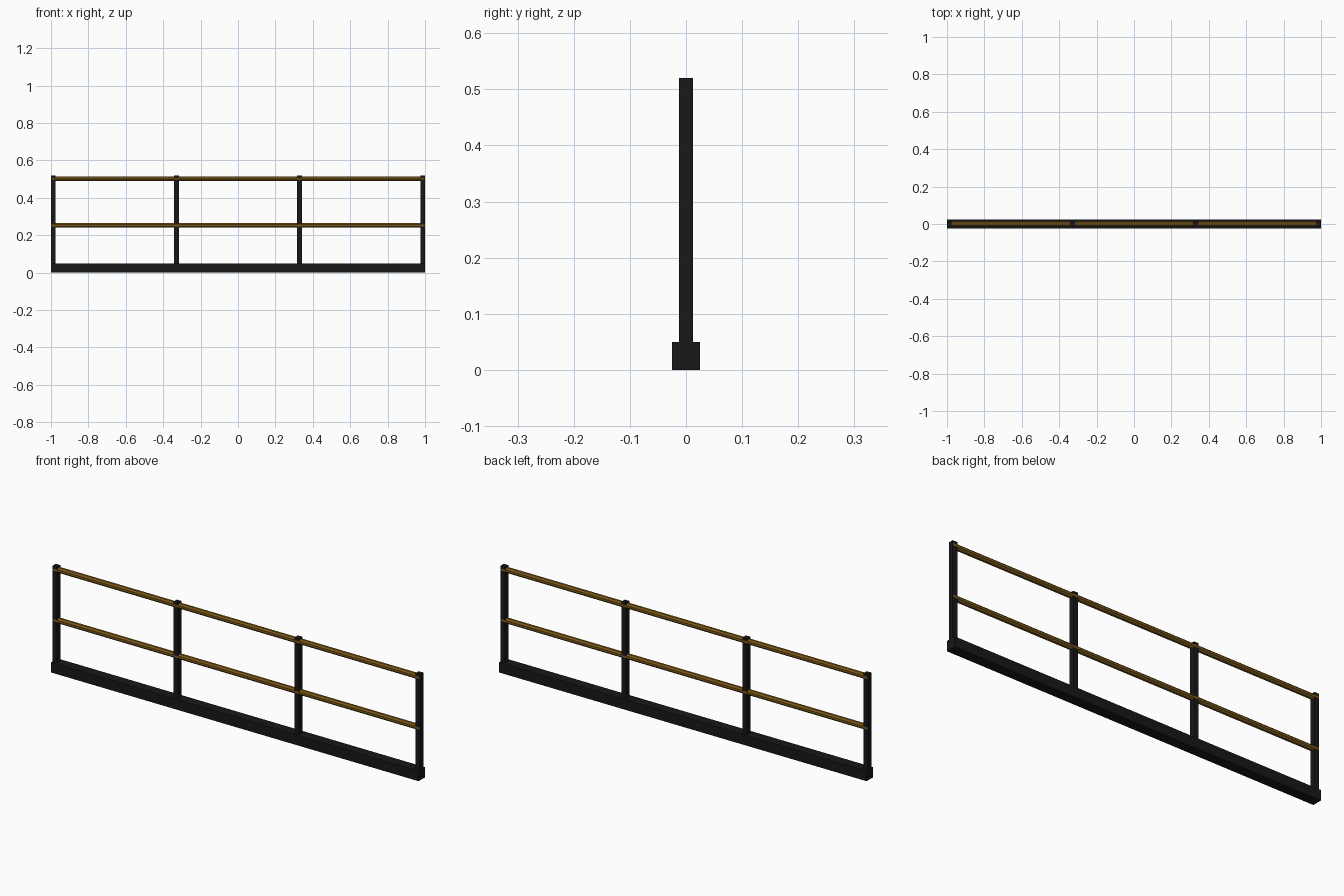
import bpy
import math

if "Cube" in bpy.data.objects:
    bpy.data.objects.remove(bpy.data.objects["Cube"])


def material(name, rgb):
    m = bpy.data.materials.new(name)
    m.diffuse_color = (*rgb, 1)
    m.use_nodes = True
    m.node_tree.nodes["Principled BSDF"].inputs["Base Color"].default_value = m.diffuse_color
    return m


BLACK = material("black_metal", (0.009, 0.009, 0.01))
BRASS = material("brass", (0.2, 0.1, 0.01))


def box(name, size, centre):
    bpy.ops.mesh.primitive_cube_add(size=1, location=centre)
    ob = bpy.context.object
    ob.name = name
    ob.scale = size
    bpy.ops.object.transform_apply(location=False, rotation=False, scale=True)
    ob.data.materials.append(BLACK)


def rail(name, z, sides=8, apothem=0.0126):
    # Octagonal bar along x, turned so flat faces point front and up
    bpy.ops.mesh.primitive_cylinder_add(
        vertices=sides, radius=apothem / math.cos(math.pi / sides),
        depth=1.999, location=(0, 0, z))
    ob = bpy.context.object
    ob.name = name
    ob.rotation_euler = (0, math.pi / 2, 0)
    bpy.ops.object.transform_apply(location=False, rotation=True, scale=False)
    # Spin half a side if a vertex points forward
    if max(abs(v.co.y) for v in ob.data.vertices) > apothem * 1.01:
        ob.rotation_euler = (math.pi / sides, 0, 0)
        bpy.ops.object.transform_apply(location=False, rotation=True, scale=False)
    ob.data.materials.append(BRASS)


# Base beam
box("base_beam", (2, 0.05, 0.05), (0, 0, 0.025))

# Four evenly spaced posts
for i in range(4):
    x = -0.9875 + i * 1.975 / 3
    box(f"post_{i + 1}", (0.025, 0.025, 0.48), (x, 0, 0.28))

# Two horizontal rails
rail("middle_rail", 0.253)
rail("top_rail", 0.502)
